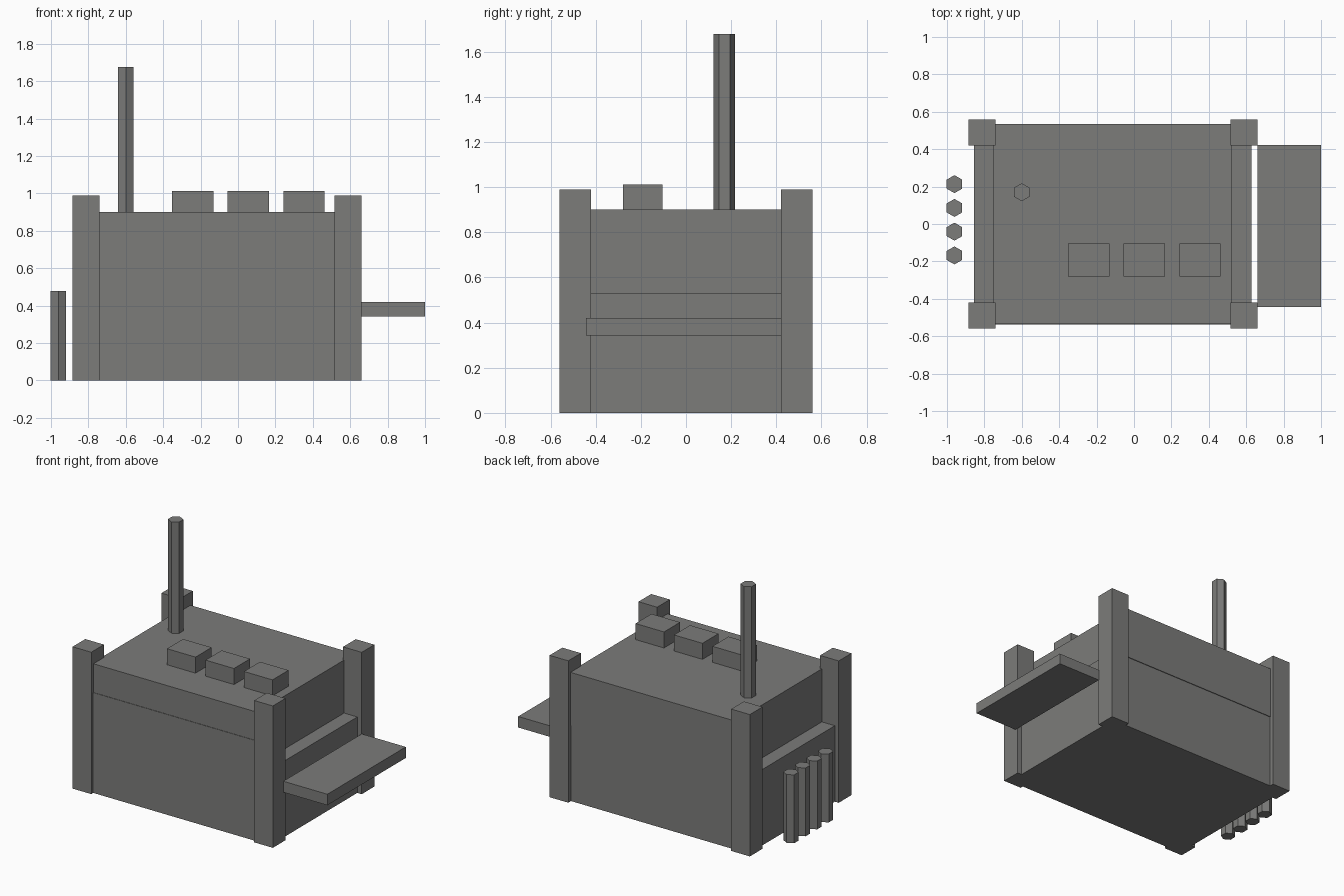
import bpy

if "Cube" in bpy.data.objects:
    bpy.data.objects.remove(bpy.data.objects["Cube"])

# Dark grey shared by every part
dark = bpy.data.materials.new("dark_grey")
dark.diffuse_color = (0.2, 0.2, 0.195, 1)
dark.use_nodes = True
dark.node_tree.nodes["Principled BSDF"].inputs["Base Color"].default_value = dark.diffuse_color


def finish(name):
    ob = bpy.context.object
    ob.name = name
    ob.data.materials.append(dark)


def box(name, x0, x1, y0, y1, z0, z1):
    """Axis-aligned block given by its extents."""
    bpy.ops.mesh.primitive_cube_add(
        size=1, location=((x0 + x1) / 2, (y0 + y1) / 2, (z0 + z1) / 2))
    bpy.context.object.scale = (x1 - x0, y1 - y0, z1 - z0)
    bpy.ops.object.transform_apply(location=False, rotation=False, scale=True)
    finish(name)


def hex_rod(name, x, y, z0, z1, r=0.048):
    """Upright six-sided rod."""
    bpy.ops.mesh.primitive_cylinder_add(
        vertices=6, radius=r, depth=z1 - z0, location=(x, y, (z0 + z1) / 2))
    finish(name)


# Body: wide base below, narrower upper block overhanging it slightly at the back
box("lower_body", -0.855, 0.627, -0.535, 0.53, 0, 0.53)
box("upper_body", -0.755, 0.525, -0.535, 0.535, 0.53, 0.90)
box("front_panel", -0.75, 0.52, -0.538, -0.53, 0, 0.70)

# Corner posts
for side, x0 in (("left", -0.885), ("right", 0.517)):
    for end, y0 in (("front", -0.56), ("back", 0.42)):
        box(f"{end}_{side}_post", x0, x0 + 0.144, y0, y0 + 0.14, 0, 0.99)

# Side shelf
box("side_shelf", 0.66, 1.0, -0.443, 0.422, 0.343, 0.42)

# Blocks on top
for i in range(3):
    x0 = -0.352 + 0.297 * i
    box(f"top_block_{i + 1}", x0, x0 + 0.22, -0.28, -0.103, 0.90, 1.012)

# Tall pipe on top
hex_rod("tall_pipe", -0.60, 0.17, 0.90, 1.677)

# Row of short rods at the left
for i in range(4):
    hex_rod(f"side_rod_{i + 1}", -0.96, -0.168 + 0.127 * i, 0, 0.477)
